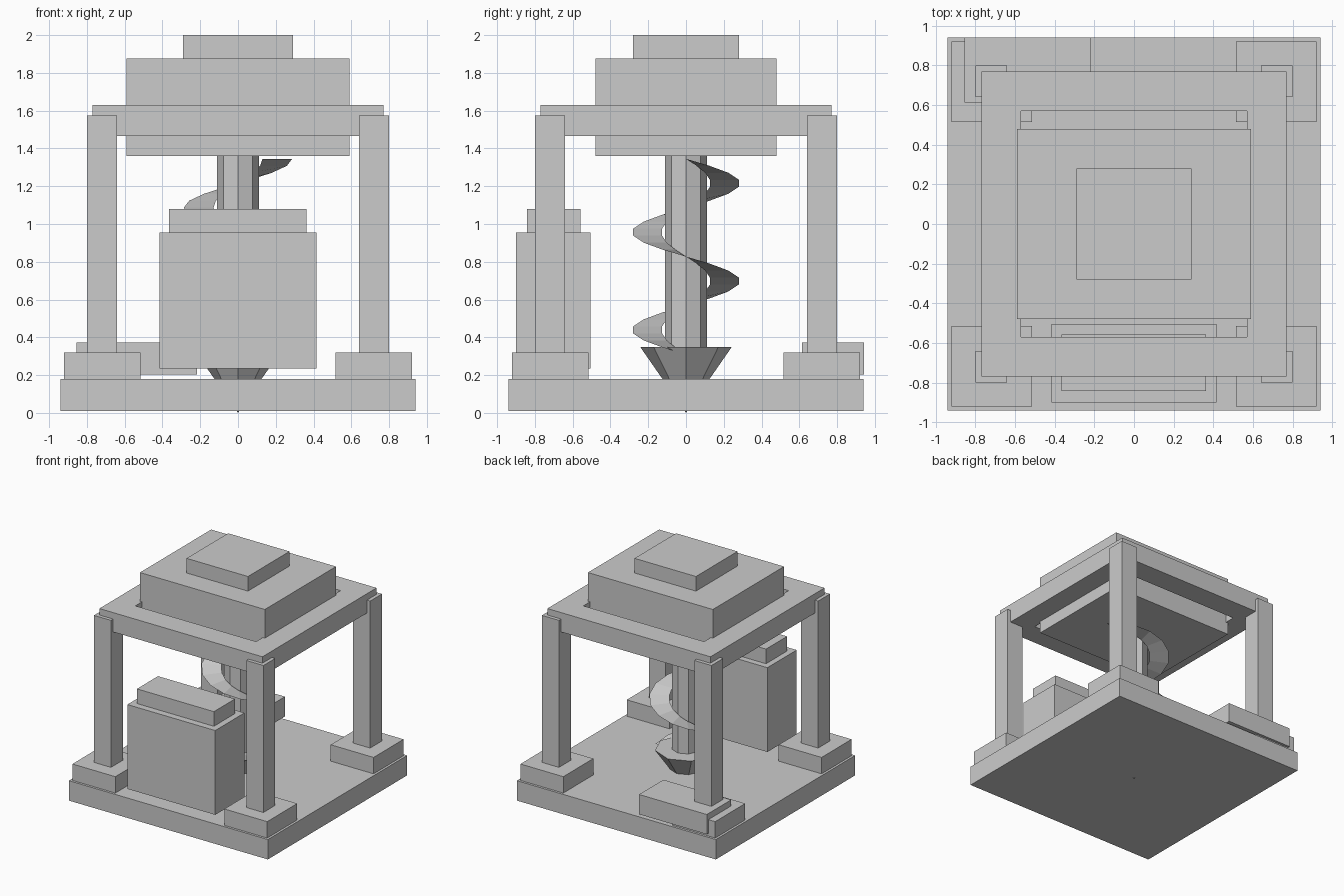
import bpy, bmesh
from math import sin, cos, pi

if "Cube" in bpy.data.objects:
    bpy.data.objects.remove(bpy.data.objects["Cube"])


def finish(name, bm):
    mesh = bpy.data.meshes.new(name)
    bmesh.ops.recalc_face_normals(bm, faces=bm.faces)
    bm.to_mesh(mesh)
    bm.free()
    ob = bpy.data.objects.new(name, mesh)
    bpy.context.collection.objects.link(ob)
    return ob


def box(name, x, y, z):
    bm = bmesh.new()
    bmesh.ops.create_cube(bm, size=1)
    for v in bm.verts:
        v.co = [a + (b - a) * (c + 0.5) for (a, b), c in zip((x, y, z), v.co)]
    return finish(name, bm)


def octagon(name, r_low, r_high, z0, z1):
    bm = bmesh.new()
    bmesh.ops.create_cone(bm, cap_ends=True, segments=8, radius1=r_low,
                          radius2=r_high, depth=z1 - z0)
    bmesh.ops.remove_doubles(bm, verts=bm.verts, dist=1e-5)
    bmesh.ops.translate(bm, verts=bm.verts, vec=(0, 0, (z0 + z1) / 2))
    return finish(name, bm)


# Base slab
box("base", (-0.94, 0.94), (-0.94, 0.94), (0.01, 0.18))

# Corner posts on square feet
for sx, side in ((-1, "left"), (1, "right")):
    for sy, end in ((-1, "front"), (1, "back")):
        def span(s, a, b):
            return sorted((s * a, s * b))
        box(f"{end}_{side}_foot", span(sx, 0.515, 0.92), span(sy, 0.515, 0.92), (0.18, 0.32))
        box(f"{end}_{side}_post", span(sx, 0.64, 0.80), span(sy, 0.64, 0.80), (0.32, 1.575))

# Open square top frame
bm = bmesh.new()
rings = [[bm.verts.new((sx * r, sy * r, z)) for sx, sy in ((-1, -1), (1, -1), (1, 1), (-1, 1))]
         for r, z in ((0.77, 1.465), (0.77, 1.63), (0.57, 1.63), (0.57, 1.465))]
for i in range(4):
    a, b = rings[i], rings[(i + 1) % 4]
    for j in range(4):
        k = (j + 1) % 4
        bm.faces.new((a[j], a[k], b[k], b[j]))
finish("top_frame", bm)

# Drive housing and cap
box("drive_housing", (-0.59, 0.59), (-0.48, 0.48), (1.36, 1.875))
box("drive_cap", (-0.29, 0.29), (-0.28, 0.28), (1.875, 2.0))

# Drill shaft and pointed tip
octagon("drill_shaft", 0.11, 0.11, 0.3, 1.4)
octagon("drill_tip", 0.0, 0.243, 0.0, 0.35)

# Spiral flight, two clockwise turns
bm = bmesh.new()
STEPS = 28
prev = None
for i in range(STEPS + 1):
    t = i / STEPS
    ang = -4 * pi * t
    z = 0.31 + 1.035 * t
    cur = [bm.verts.new((r * cos(ang), r * sin(ang), z)) for r in (0.13, 0.287)]
    if prev:
        bm.faces.new((prev[0], prev[1], cur[1], cur[0]))
    prev = cur
finish("spiral_flight", bm)

# Front cabinet with lid
box("front_cabinet", (-0.415, 0.415), (-0.90, -0.505), (0.235, 0.955))
box("cabinet_lid", (-0.365, 0.362), (-0.842, -0.558), (0.955, 1.08))

# Low box at the back left
box("back_box", (-0.856, -0.216), (0.613, 0.942), (0.203, 0.372))
